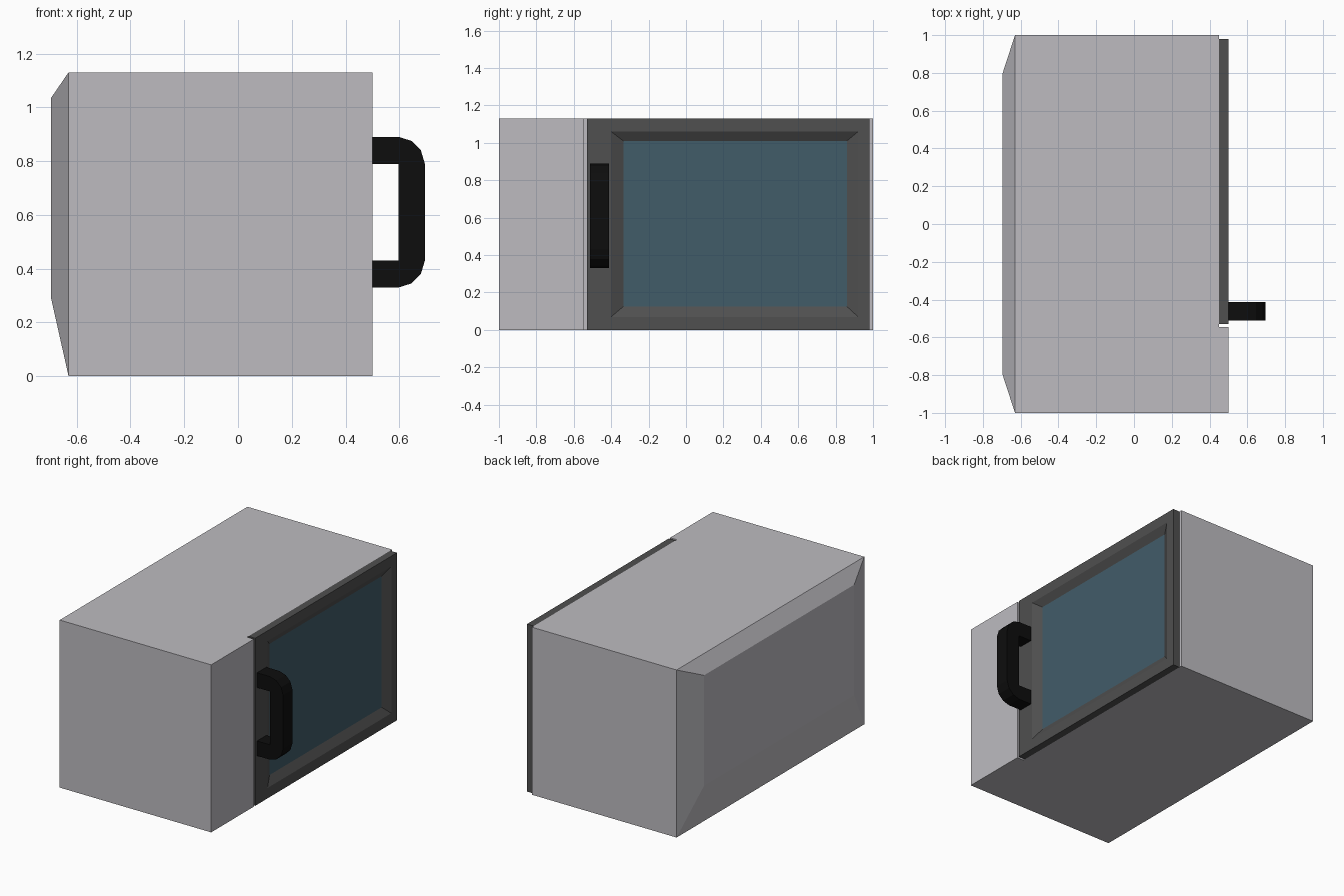
import bpy, bmesh
from mathutils import Vector

cube = bpy.data.objects.get("Cube")
if cube:
    bpy.data.objects.remove(cube)

HEIGHT = 1.13


def material(name, rgb):
    mat = bpy.data.materials.new(name)
    mat.use_nodes = True
    mat.diffuse_color = (*rgb, 1)
    mat.node_tree.nodes["Principled BSDF"].inputs["Base Color"].default_value = (*rgb, 1)
    return mat


casing_grey = material("casing_grey", (0.51, 0.50, 0.53))
door_grey = material("door_grey", (0.08, 0.08, 0.08))
glass_blue = material("glass_blue", (0.053, 0.107, 0.141))
handle_black = material("handle_black", (0.004, 0.004, 0.004))


def prism(points, sweep):
    """Close a flat outline and sweep it into a solid."""
    bm = bmesh.new()
    face = bm.faces.new([bm.verts.new(p) for p in points])
    new = bmesh.ops.extrude_face_region(bm, geom=[face], use_keep_orig=True)["geom"]
    bmesh.ops.translate(bm, vec=sweep, verts=[v for v in new if isinstance(v, bmesh.types.BMVert)])
    bmesh.ops.recalc_face_normals(bm, faces=bm.faces)
    return bm


def side_face(bm, direction):
    """Find the outermost face that looks along a direction."""
    d = Vector(direction)
    faces = [f for f in bm.faces if f.normal.dot(d) > 0.99]
    return max(faces, key=lambda f: f.calc_center_median().dot(d))


def push(bm, face, x, y_range, z_range):
    """Extrude a side face and fit its corners to a new rectangle."""
    c = face.calc_center_median()
    new = bmesh.ops.extrude_discrete_faces(bm, faces=[face])["faces"][0]
    for v in new.verts:
        v.co = (x, y_range[v.co.y > c.y], z_range[v.co.z > c.z])
    return new


def finish(bm, name, *mats):
    mesh = bpy.data.meshes.new(name)
    bmesh.ops.recalc_face_normals(bm, faces=bm.faces)
    bm.to_mesh(mesh)
    bm.free()
    for mat in mats:
        mesh.materials.append(mat)
    obj = bpy.data.objects.new(name, mesh)
    bpy.context.collection.objects.link(obj)
    return obj


# Casing: stepped plan with a control panel, and a tapered rear bulge
plan = [(-0.63, -1), (0.5, -1), (0.5, -0.545), (0.45, -0.545), (0.45, 1), (-0.63, 1)]
bm = prism([(x, y, 0) for x, y in plan], (0, 0, HEIGHT))
push(bm, side_face(bm, (-1, 0, 0)), -0.695, (-0.8, 0.8), (0.29, 1.035))
finish(bm, "casing", casing_grey)

# Door: slab with a bevelled recess around the window
slab = [(0.45, -0.53), (0.5, -0.53), (0.5, 0.98), (0.45, 0.98)]
bm = prism([(x, y, 0) for x, y in slab], (0, 0, HEIGHT))
rim = push(bm, side_face(bm, (1, 0, 0)), 0.5, (-0.40, 0.92), (0.07, 1.06))
window = push(bm, rim, 0.47, (-0.335, 0.86), (0.125, 1.01))
window.material_index = 1
finish(bm, "door", door_grey, glass_blue)

# Handle: bracket with a rounded outer side, mirrored about its middle height
middle = 0.61
upper = [(0.5, 0.18), (0.5, 0.28), (0.597, 0.28), (0.645, 0.265), (0.68, 0.23), (0.695, 0.18)]
outline = [(0.597, 0.18)] + upper
outline += [(x, -z) for x, z in reversed(outline)]
bm = prism([(x, -0.512, middle + z) for x, z in outline], (0, 0.1, 0))
finish(bm, "handle", handle_black)
